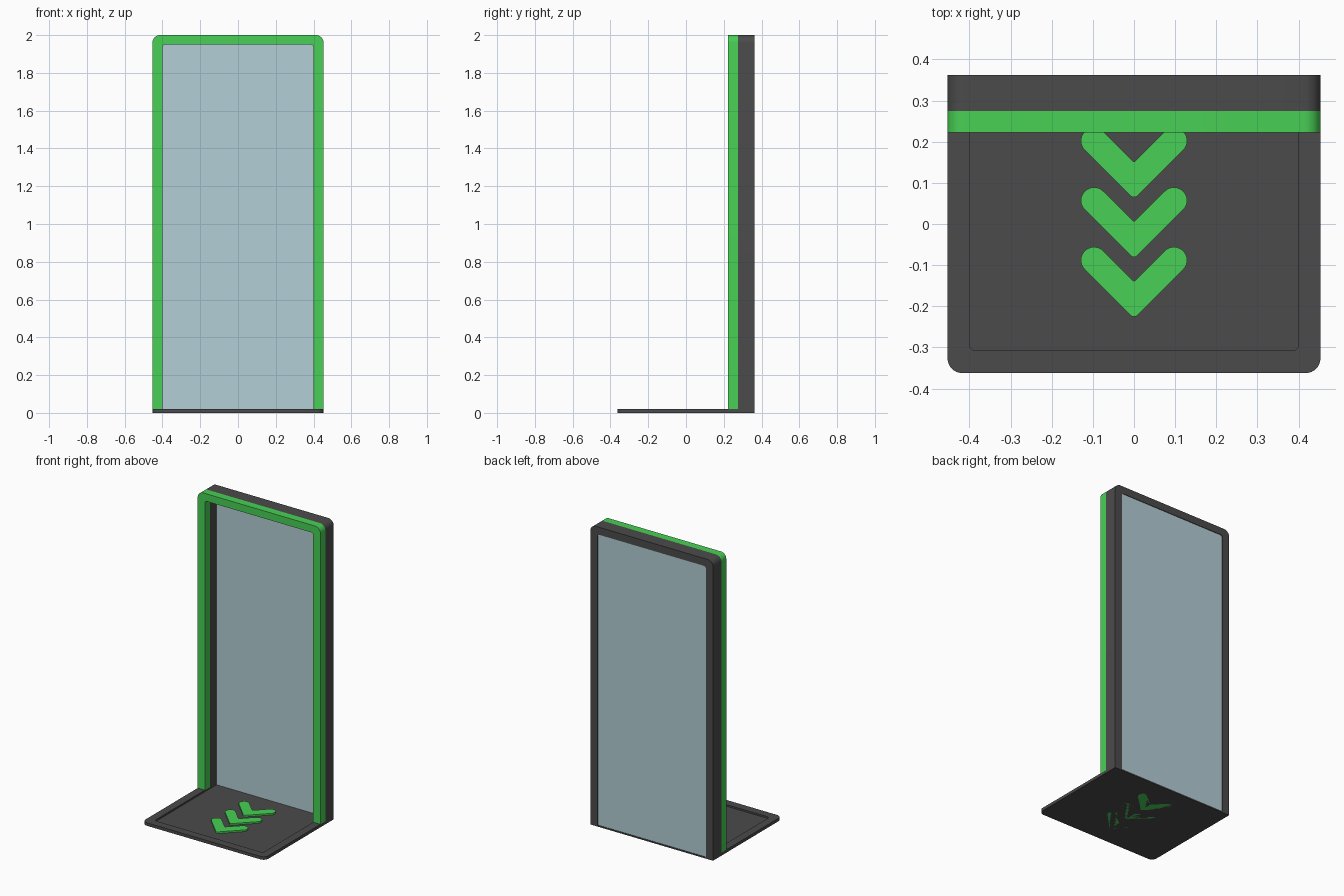
import bpy, bmesh, math
from mathutils import Vector

if "Cube" in bpy.data.objects:
    bpy.data.objects.remove(bpy.data.objects["Cube"])


def material(name, rgb):
    m = bpy.data.materials.new(name)
    m.diffuse_color = (*rgb, 1)
    m.use_nodes = True
    m.node_tree.nodes["Principled BSDF"].inputs["Base Color"].default_value = m.diffuse_color
    return m


DARK = material("dark_grey", (0.07, 0.07, 0.07))
GREEN = material("green", (0.065, 0.63, 0.09))
GLASS = material("pale_blue", (0.45, 0.62, 0.68))


def fillet(corners, segs=8):
    """Turn (u, v, radius) corners into an outline with rounded corners."""
    out = []
    n = len(corners)
    for i, (u, v, r) in enumerate(corners):
        p = Vector((u, v))
        if r == 0:
            out.append(p)
            continue
        a = (Vector(corners[i - 1][:2]) - p).normalized()
        b = (Vector(corners[(i + 1) % n][:2]) - p).normalized()
        half = a.angle(b) / 2
        centre = p + (a + b).normalized() * r / math.sin(half)
        start = p + a * r / math.tan(half) - centre
        end = p + b * r / math.tan(half) - centre
        sweep = math.atan2(start.x * end.y - start.y * end.x, start.dot(end))
        for k in range(segs + 1):
            t = sweep * k / segs
            c, s = math.cos(t), math.sin(t)
            out.append(centre + Vector((c * start.x - s * start.y,
                                        s * start.x + c * start.y)))
    return out


def plate(name, corners, lo, hi, mat, upright=False):
    """Extrude an outline along z, or along y when upright."""
    place = (lambda p, d: (p.x, d, p.y)) if upright else (lambda p, d: (p.x, p.y, d))
    bm = bmesh.new()
    pts = fillet(corners)
    face = bm.faces.new([bm.verts.new(place(p, lo)) for p in pts])
    ext = bmesh.ops.extrude_face_region(bm, geom=[face], use_keep_orig=True)
    move = (0, hi - lo, 0) if upright else (0, 0, hi - lo)
    bmesh.ops.translate(bm, vec=move,
                        verts=[g for g in ext["geom"] if isinstance(g, bmesh.types.BMVert)])
    bmesh.ops.recalc_face_normals(bm, faces=bm.faces)
    me = bpy.data.meshes.new(name)
    bm.to_mesh(me)
    bm.free()
    me.materials.append(mat)
    ob = bpy.data.objects.new(name, me)
    bpy.context.collection.objects.link(ob)
    bpy.ops.object.select_all(action="DESELECT")
    ob.select_set(True)
    bpy.context.view_layer.objects.active = ob
    bpy.ops.object.shade_smooth_by_angle(angle=math.radians(30))
    return ob


W, D, IN = 0.453, 0.362, 0.40      # half width, half depth, half opening
FLOOR, RIM, TOP = 0.009, 0.02, 2.0

# Base: sunken floor with a raised rim on three sides
plate("base_floor", [(-W, D, 0), (-W, -D, 0.035), (W, -D, 0.035), (W, D, 0)],
      0, FLOOR, DARK)
plate("base_rim", [(-W, D, 0), (-W, -D, 0.035), (W, -D, 0.035), (W, D, 0),
                   (IN, D, 0), (IN, -0.308, 0.016), (-IN, -0.308, 0.016), (-IN, D, 0)],
      FLOOR, RIM, DARK)

# Door frame: green front band and dark rear band
arch = [(-W, RIM, 0), (-W, TOP, 0.04), (W, TOP, 0.04), (W, RIM, 0),
        (IN, RIM, 0), (IN, 1.95, 0.016), (-IN, 1.95, 0.016), (-IN, RIM, 0)]
plate("front_frame", arch, 0.222, 0.274, GREEN, upright=True)
plate("rear_frame", arch, 0.274, D, DARK, upright=True)

# Glass panel, close to the back of the opening
plate("glass_panel", [(-IN, FLOOR, 0), (-IN, 1.95, 0.016), (IN, 1.95, 0.016), (IN, FLOOR, 0)],
      0.345, 0.358, GLASS, upright=True)

# Floor chevrons pointing forwards
for i in range(3):
    c = -0.185 + 0.145 * i
    right = [(0.142, c + 0.097, 0.031), (0.097, c + 0.142, 0.031)]
    left = [(-u, v, r) for u, v, r in reversed(right)]
    plate(f"chevron_{i + 1}",
          [(0, c - 0.045, 0.012), *right, (0, c + 0.045, 0.004), *left],
          0, RIM, GREEN)
